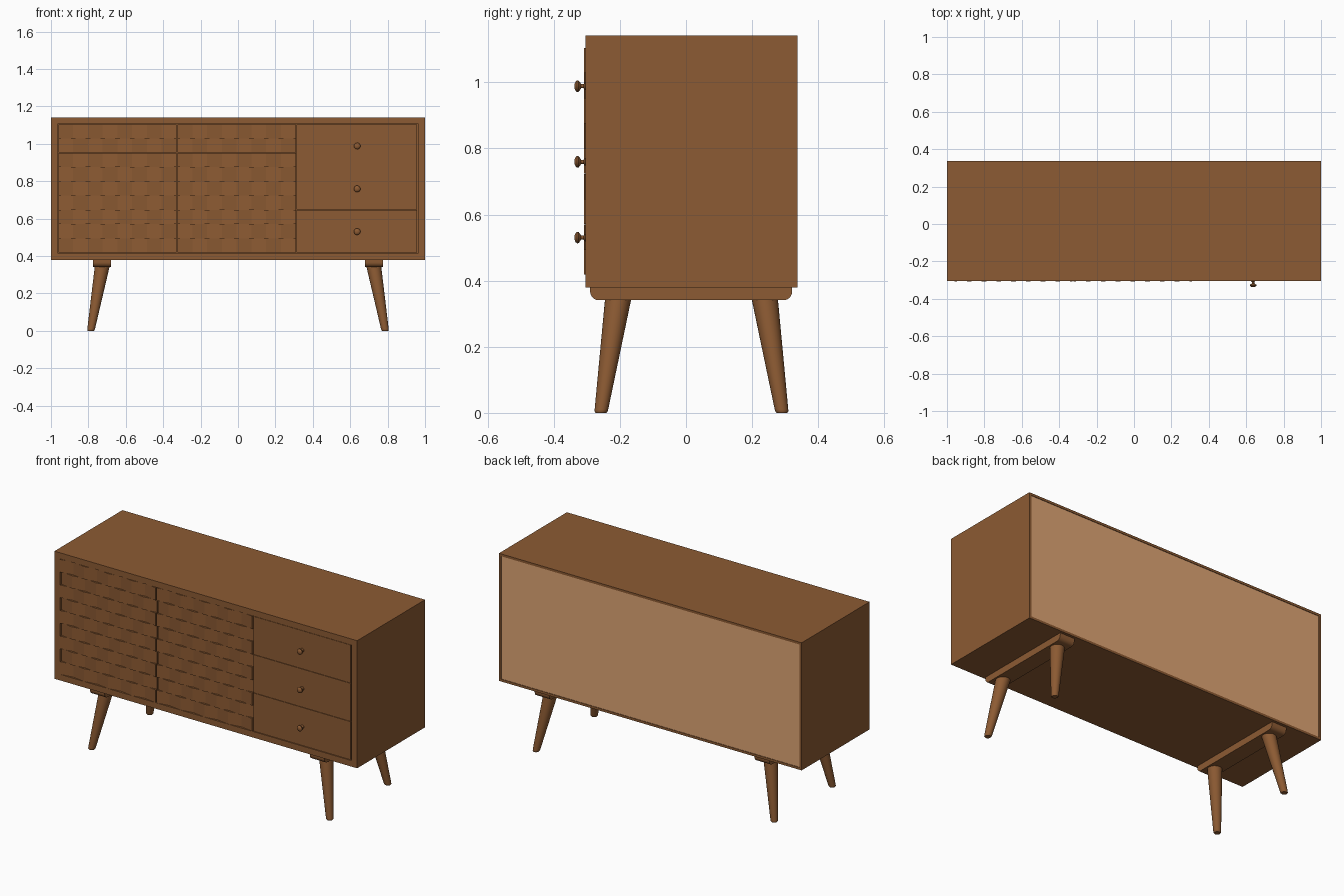
import bpy, bmesh, math
from mathutils import Vector

if "Cube" in bpy.data.objects:
    bpy.data.objects.remove(bpy.data.objects["Cube"])


def material(name, rgb):
    m = bpy.data.materials.new(name)
    m.diffuse_color = (*rgb, 1)
    m.use_nodes = True
    m.node_tree.nodes["Principled BSDF"].inputs["Base Color"].default_value = m.diffuse_color
    return m


wood = material("walnut wood", (0.265, 0.104, 0.033))
backing = material("pale backing board", (0.73, 0.375, 0.175))


def finish(name, bm, smooth=None, mats=(wood,)):
    bmesh.ops.recalc_face_normals(bm, faces=bm.faces)
    me = bpy.data.meshes.new(name)
    bm.to_mesh(me)
    bm.free()
    for m in mats:
        me.materials.append(m)
    ob = bpy.data.objects.new(name, me)
    bpy.context.collection.objects.link(ob)
    if smooth:
        bpy.ops.object.select_all(action='DESELECT')
        ob.select_set(True)
        bpy.context.view_layer.objects.active = ob
        bpy.ops.object.shade_smooth_by_angle(angle=math.radians(smooth))
    return ob


def box_bm(x0, x1, y0, y1, z0, z1):
    bm = bmesh.new()
    bmesh.ops.create_cube(bm, size=1)
    for v in bm.verts:
        v.co = Vector(((x0 + x1) / 2 + v.co.x * (x1 - x0),
                       (y0 + y1) / 2 + v.co.y * (y1 - y0),
                       (z0 + z1) / 2 + v.co.z * (z1 - z0)))
    return bm


def prism(name, points, offset, smooth=None):
    """Extrude a closed outline of 3D points along offset."""
    bm = bmesh.new()
    f = bm.faces.new([bm.verts.new(p) for p in points])
    r = bmesh.ops.extrude_face_region(bm, geom=[f], use_keep_orig=True)
    bmesh.ops.translate(bm, vec=offset,
                        verts=[g for g in r["geom"] if isinstance(g, bmesh.types.BMVert)])
    return finish(name, bm, smooth)


def turned(name, rings, along_y=False, n=28):
    """Loft circles given as (centre, radius); circles lie flat or face the front."""
    bm = bmesh.new()
    loops = []
    for c, r in rings:
        loop = []
        for i in range(n):
            a = 2 * math.pi * i / n
            u, w = r * math.cos(a), r * math.sin(a)
            loop.append(bm.verts.new(Vector(c) + Vector((u, 0, w) if along_y else (u, w, 0))))
        loops.append(loop)
    for a, b in zip(loops, loops[1:]):
        for i in range(n):
            j = (i + 1) % n
            bm.faces.new((a[i], a[j], b[j], b[i]))
    bm.faces.new(loops[0])
    bm.faces.new(loops[-1])
    return finish(name, bm, 40)


FRONT, BACK, BOTTOM, TOP = -0.304, 0.337, 0.38, 1.142

# Cabinet body: front pocket for the doors, shallow rebate for the back board
bm = box_bm(-1, 1, FRONT, BACK, BOTTOM, TOP)
bm.normal_update()
for side, rim, depth in ((-1, 0.036, 0.035), (1, 0.014, 0.003)):
    face = next(f for f in bm.faces if f.normal.y * side > 0.9)
    bmesh.ops.inset_region(bm, faces=[face], thickness=rim, use_even_offset=True)
    r = bmesh.ops.extrude_face_region(bm, geom=[face])
    new = [g for g in r["geom"] if isinstance(g, bmesh.types.BMFace)][0]
    bmesh.ops.translate(bm, verts=new.verts, vec=(0, -side * depth, 0))
    if face.is_valid:
        bmesh.ops.delete(bm, geom=[face], context='FACES_ONLY')
    new.material_index = 1 if side > 0 else 0
    bm.normal_update()
finish("cabinet_body", bm, mats=(wood, backing))

# Doors made of nine wavy slats, alternate rows in opposite phase
Z0, Z1, ROWS, STEPS = 0.418, 1.105, 9, 16
row_h = (Z1 - Z0) / ROWS
for label, x0, x1 in (("left", -0.96, -0.329), ("right", -0.323, 0.309)):
    for row in range(ROWS):
        sign = 1 if row % 2 else -1
        pts = []
        for i in range(STEPS + 1):
            t = i / STEPS
            y = -0.302 + sign * 0.006 * math.cos(8 * math.pi * t)
            pts.append((x0 + (x1 - x0) * t, y, Z0 + row * row_h + 0.0003))
        z = pts[0][2]
        pts += [(x1, -0.275, z), (x0, -0.275, z)]
        prism(f"{label}_door_slat_{row + 1}", pts, (0, 0, row_h - 0.0006))

# Drawers with turned knobs
drawer_h = (Z1 - Z0) / 3
for k in range(3):
    z = Z0 + k * drawer_h
    finish(f"drawer_front_{k + 1}",
           box_bm(0.314, 0.957, -0.303, -0.275, z + 0.001, z + drawer_h - 0.001))
    profile = [(-0.300, 0.012), (-0.306, 0.011), (-0.310, 0.006), (-0.317, 0.006),
               (-0.321, 0.012), (-0.325, 0.017), (-0.330, 0.0175), (-0.334, 0.014),
               (-0.337, 0.007), (-0.3375, 0.002)]
    turned(f"drawer_knob_{k + 1}",
           [((0.637, y, z + drawer_h / 2 - 0.002), r) for y, r in profile], True, 24)

# Leg rails with rounded lower corners, and splayed tapered legs
for sx, side in ((-1, "left"), (1, "right")):
    y0, y1, zb, rad = -0.29, 0.321, 0.341, 0.026
    pts = [(sx * 0.678, y1, BOTTOM), (sx * 0.678, y0, BOTTOM)]
    for cy, start in ((y0 + rad, math.pi), (y1 - rad, 1.5 * math.pi)):
        for i in range(9):
            a = start + i * math.pi / 16
            pts.append((sx * 0.678, cy + rad * math.cos(a), zb + rad + rad * math.sin(a)))
    prism(f"{side}_leg_rail", pts, (sx * 0.097, 0, 0), 30)
    for sy, end in ((-1, "front"), (1, "back")):
        foot = Vector((sx * 0.787, 0.0165 + sy * 0.274, 0))
        head = Vector((sx * 0.725, 0.0165 + sy * 0.221, 0.35))
        turned(f"{end}_{side}_leg",
               [(foot.lerp(head, t), r) for t, r in
                ((0, 0.016), (0.012, 0.0195), (0.03, 0.0205), (1, 0.040))])
